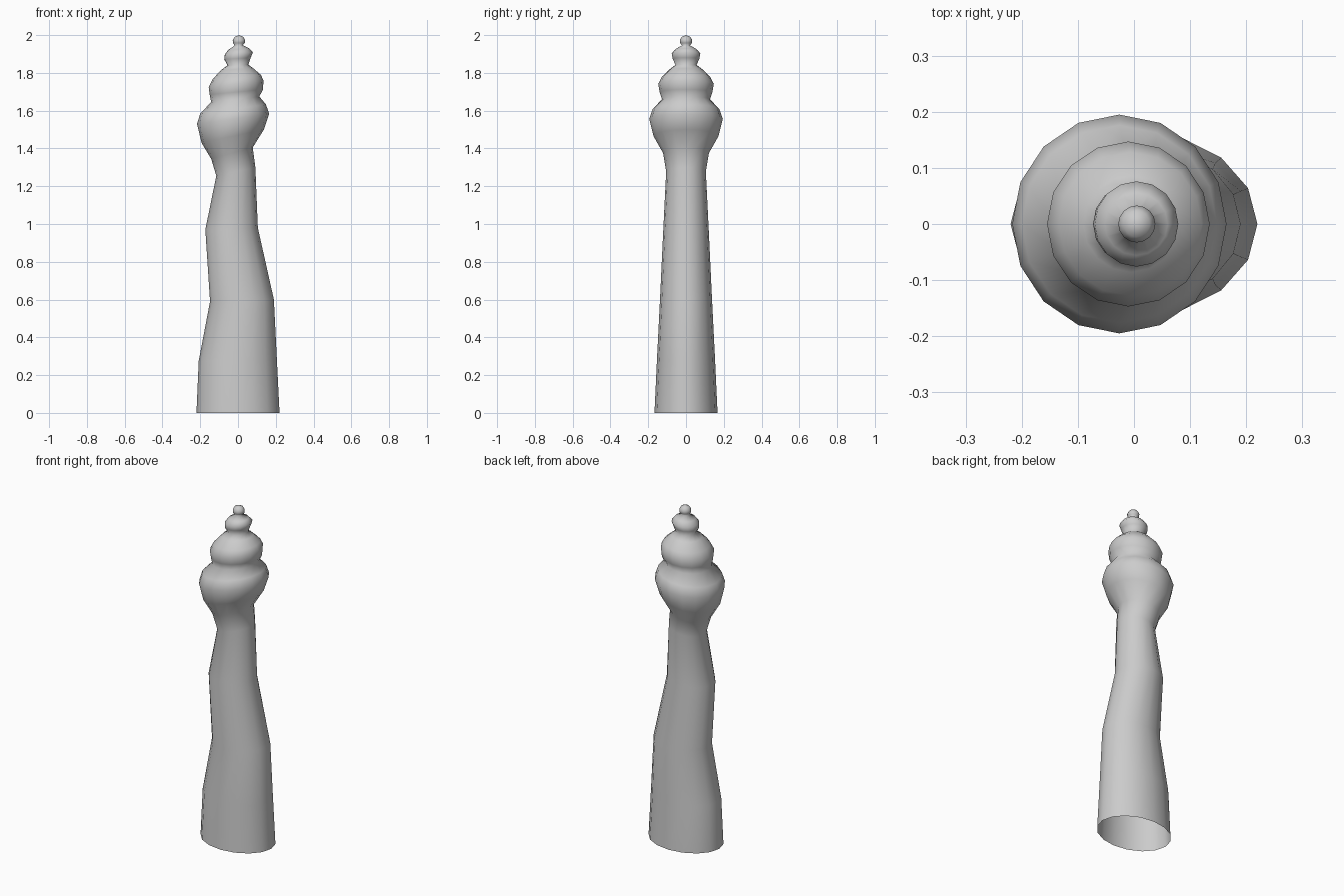
import bpy, bmesh, math

SIDES = 16

# Tilted oval rings: left x, left z, right x, right z, half depth in y
SHAFT = [
    (-0.22, 0.0, 0.22, 0.0, 0.167),
    (-0.208, 0.275, 0.206, 0.28, 0.154),
    (-0.148, 0.59, 0.19, 0.60, 0.138),
    (-0.173, 0.97, 0.105, 0.98, 0.120),
    (-0.115, 1.255, 0.092, 1.30, 0.105),
]
HEAD = [
    (-0.142, 1.345, 0.078, 1.405, 0.121),
    (-0.193, 1.43, 0.137, 1.50, 0.172),
    (-0.217, 1.53, 0.165, 1.583, 0.195),
    (-0.20, 1.585, 0.148, 1.633, 0.176),
    (-0.142, 1.645, 0.113, 1.675, 0.127),
    (-0.150, 1.685, 0.132, 1.712, 0.140),
    (-0.155, 1.725, 0.135, 1.76, 0.147),
    (-0.134, 1.767, 0.121, 1.79, 0.128),
    (-0.09, 1.815, 0.08, 1.825, 0.086),
]
FINIAL = [
    (-0.056, 1.84, 0.055, 1.843, 0.056),
    (-0.073, 1.872, 0.067, 1.88, 0.071),
    (-0.070, 1.897, 0.079, 1.908, 0.076),
    (-0.052, 1.922, 0.060, 1.93, 0.056),
    (-0.018, 1.945, 0.025, 1.947, 0.021),
    (-0.026, 1.958, 0.036, 1.958, 0.031),
    (-0.028, 1.974, 0.038, 1.974, 0.033),
    (-0.018, 1.991, 0.028, 1.991, 0.023),
]


def loft(name, rings, top):
    """Skin a stack of tilted ovals, open at the base, closed to a tip."""
    bm = bmesh.new()
    loops = []
    for lx, lz, rx, rz, ry in rings:
        loop = []
        for i in range(SIDES):
            a = 2 * math.pi * i / SIDES
            t = (1 + math.cos(a)) / 2
            loop.append(bm.verts.new((lx + (rx - lx) * t, ry * math.sin(a), lz + (rz - lz) * t)))
        loops.append(loop)
    for low, high in zip(loops, loops[1:]):
        for i in range(SIDES):
            j = (i + 1) % SIDES
            bm.faces.new((low[i], low[j], high[j], high[i]))
    tip = bm.verts.new(top)
    for i in range(SIDES):
        bm.faces.new((loops[-1][i], loops[-1][(i + 1) % SIDES], tip))
    for f in bm.faces:
        f.smooth = True
    mesh = bpy.data.meshes.new(name)
    bm.to_mesh(mesh)
    bm.free()
    obj = bpy.data.objects.new(name, mesh)
    bpy.context.collection.objects.link(obj)
    return obj


# Shaft, bulbous head and finial form one continuous skin
loft("tapered_spire", SHAFT + HEAD + FINIAL, (0.005, 0, 2.0))
